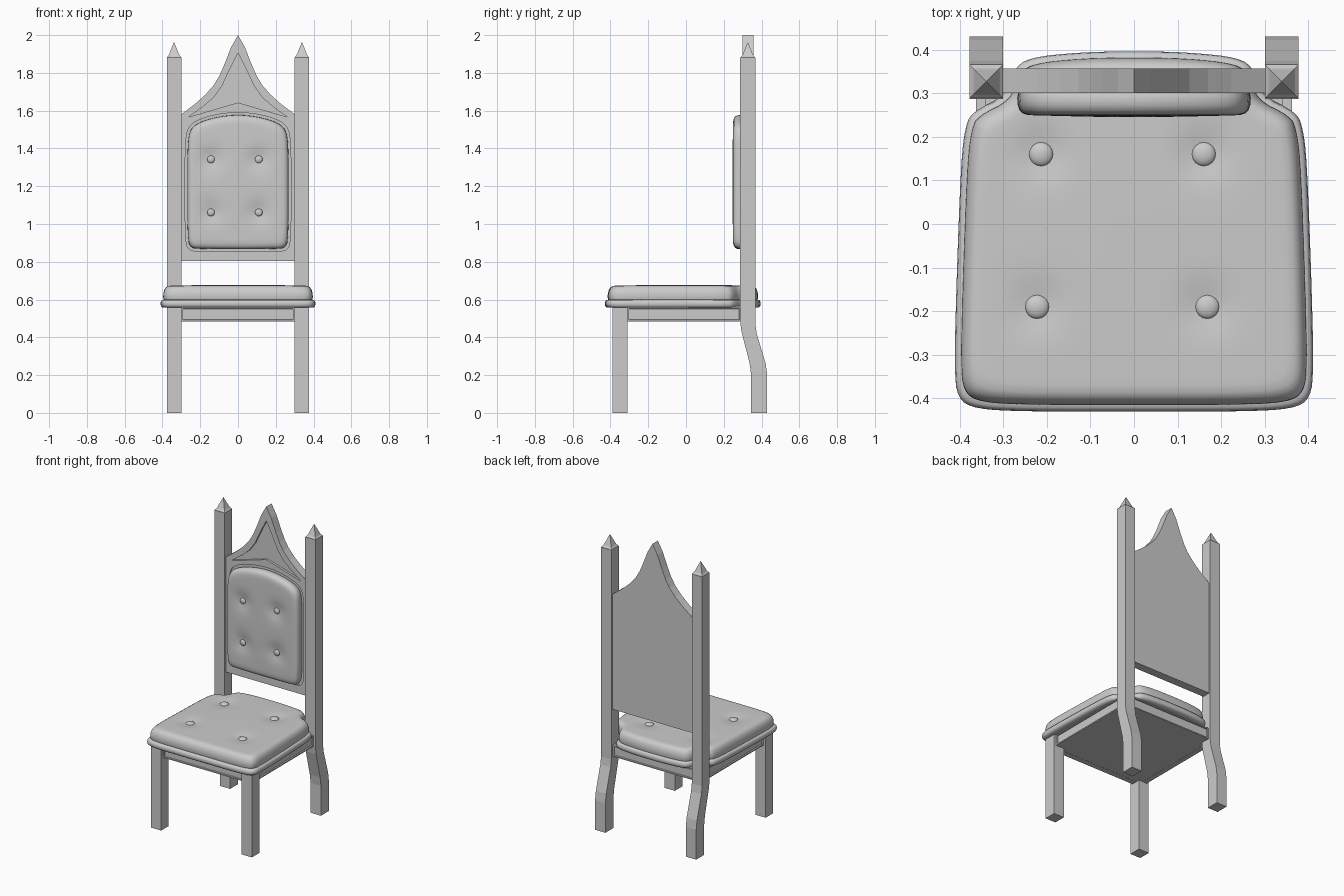
import bpy, bmesh, math
from mathutils import Vector

if "Cube" in bpy.data.objects:
    bpy.data.objects.remove(bpy.data.objects["Cube"])


def finish(name, bm, smooth=False):
    bmesh.ops.recalc_face_normals(bm, faces=bm.faces)
    me = bpy.data.meshes.new(name)
    bm.to_mesh(me)
    bm.free()
    ob = bpy.data.objects.new(name, me)
    bpy.context.collection.objects.link(ob)
    if smooth:
        bpy.ops.object.select_all(action='DESELECT')
        ob.select_set(True)
        bpy.context.view_layer.objects.active = ob
        bpy.ops.object.shade_smooth_by_angle(angle=math.radians(50))
    return ob


def skin(bm, rings, cap_start=True, cap_end=True):
    """Join closed rings of points with quads."""
    vs = [[bm.verts.new(p) for p in r] for r in rings]
    n = len(vs[0])
    for a, b in zip(vs, vs[1:]):
        for i in range(n):
            bm.faces.new((a[i], a[(i + 1) % n], b[(i + 1) % n], b[i]))
    if cap_start:
        bm.faces.new(vs[0][::-1])
    if cap_end:
        bm.faces.new(vs[-1])
    return vs


def box(name, x0, x1, y0, y1, z0, z1, panel=None):
    """Box; faces pointing along 'panel' get a sunken panel."""
    bm = bmesh.new()
    skin(bm, [[(x0, y0, z), (x1, y0, z), (x1, y1, z), (x0, y1, z)] for z in (z0, z1)])
    bmesh.ops.recalc_face_normals(bm, faces=bm.faces)
    bm.normal_update()
    if panel:
        fs = [f for f in bm.faces if f.normal.dot(Vector(panel)) > 0.9]
        bmesh.ops.inset_individual(bm, faces=fs, thickness=0.011)
        bmesh.ops.inset_individual(bm, faces=fs, thickness=0.002, depth=-0.008)
    return finish(name, bm)


def prism_y(name, pts, y0, y1):
    bm = bmesh.new()
    skin(bm, [[(x, y, z) for x, z in pts] for y in (y0, y1)])
    return finish(name, bm)


def mirror(half):
    """Close a right-half outline whose ends lie on x = 0."""
    return half + [(-x, v) for x, v in half[-2:0:-1]]


def soften(pts, times=2):
    for _ in range(times):
        out = []
        for (ax, ay), (bx, by) in zip(pts, pts[1:] + pts[:1]):
            out += [(ax * .75 + bx * .25, ay * .75 + by * .25),
                    (ax * .25 + bx * .75, ay * .25 + by * .75)]
        pts = out
    return pts


def cushion(name, outline, centre, profile, place, dimples, depth, width):
    """Padded shape: rim profile of (scale, height), then dimpled top."""
    s_in, h_in = profile[-1]
    levels = profile + [(s_in * (1 - k / 24), h_in + 0.004 * math.sin(k / 24 * math.pi / 2))
                        for k in range(1, 24)]
    rings = []
    for s, h in levels:
        ring = []
        for u, v in outline:
            u, v = u * s, centre + (v - centre) * s
            dip = sum(depth * math.exp(-((u - a) ** 2 + (v - b) ** 2) / width ** 2)
                      for a, b in dimples) if s <= s_in else 0
            ring.append(place(u, v, h - dip))
        rings.append(ring)
    bm = bmesh.new()
    skin(bm, rings)
    return finish(name, bm, True)


def button(name, loc, radius, axis):
    bm = bmesh.new()
    bmesh.ops.create_uvsphere(bm, u_segments=16, v_segments=10, radius=radius)
    sc = Vector((1, 1, 1))
    sc[axis] = 0.5
    bmesh.ops.scale(bm, vec=sc, verts=bm.verts)
    bmesh.ops.translate(bm, vec=loc, verts=bm.verts)
    finish(name, bm, True)


def cut(target, cutter):
    m = target.modifiers.new('recess', 'BOOLEAN')
    m.operation = 'DIFFERENCE'
    m.solver = 'EXACT'
    m.object = cutter
    bpy.context.view_layer.objects.active = target
    bpy.ops.object.modifier_apply(modifier=m.name)
    bpy.data.objects.remove(cutter)


# Legs, rear posts and pointed finials
front = [(0.345, 0), (0.345, 0.2), (0.337, 0.26), (0.293, 0.435), (0.287, 0.485), (0.287, 1.88)]
back = [(0.367, 1.88), (0.367, 0.47), (0.374, 0.42), (0.422, 0.26), (0.43, 0.2), (0.43, 0)]
for side, s in (('left', -1), ('right', 1)):
    xa, xb = sorted((s * 0.30, s * 0.377))
    box(f'front_leg_{side}', xa, xb, -0.39, -0.31, 0, 0.565)
    bm = bmesh.new()
    skin(bm, [[(x, y, z) for y, z in front + back] for x in (xa, xb)])
    finish(f'rear_post_{side}', bm)
    bm = bmesh.new()
    skin(bm, [[(s * 0.3385 + h * i, 0.327 + h * j, z)
               for i, j in ((-1, -1), (1, -1), (1, 1), (-1, 1))]
              for h, z in ((0.0385, 1.878), (0.0385, 1.882), (0.031, 1.89), (0.027, 1.897), (0.001, 1.962))])
    finish(f'finial_{side}', bm)
    # Side apron
    xa, xb = sorted((s * 0.33, s * 0.362))
    box(f'side_apron_{side}', xa, xb, -0.31, 0.29, 0.485, 0.56, (s, 0, 0))

# Front and back aprons and seat base
box('front_apron', -0.30, 0.30, -0.372, -0.335, 0.485, 0.56, (0, -1, 0))
box('back_apron', -0.30, 0.30, 0.32, 0.352, 0.485, 0.56, (0, 1, 0))
box('seat_base', -0.34, 0.34, -0.345, 0.33, 0.486, 0.566)

# Seat cushion with piped lower rim, notched around the posts
seat_half = [(0, -0.43), (0.25, -0.43), (0.365, -0.424), (0.405, -0.40), (0.412, -0.33),
             (0.406, -0.1), (0.396, 0.15), (0.387, 0.22), (0.373, 0.256), (0.292, 0.295),
             (0.276, 0.355), (0.24, 0.382), (0.12, 0.394), (0, 0.396)]
seat_buttons = [(-0.213, 0.16), (0.16, 0.16), (-0.222, -0.19), (0.168, -0.19)]
seat_profile = [(0.93, 0.557), (0.98, 0.559), (0.995, 0.567), (1.0, 0.578), (0.995, 0.590),
                (0.98, 0.598), (0.958, 0.599), (0.965, 0.612), (0.963, 0.632), (0.95, 0.652),
                (0.928, 0.665), (0.90, 0.672), (0.86, 0.674)]
cushion('seat_cushion', soften(mirror(seat_half)), 0.0, seat_profile,
        lambda u, v, h: (u, v, h), seat_buttons, 0.012, 0.06)
for i, (x, y) in enumerate(seat_buttons):
    button(f'seat_button_{i}', (x, y, 0.664), 0.028, 2)

# Back panel with ogee top
ogee = [(0, 0.805), (0.301, 0.805), (0.301, 1.58), (0.265, 1.607), (0.222, 1.64), (0.17, 1.687),
        (0.127, 1.737), (0.098, 1.786), (0.074, 1.84), (0.037, 1.935), (0, 2.0)]
panel = prism_y('back_panel', mirror(ogee), 0.30, 0.357)

# Sunken gable in the ogee
gable = [(0, 1.643), (0.262, 1.566), (0.19, 1.617), (0.13, 1.668), (0.085, 1.73),
         (0.048, 1.81), (0, 1.905)]
cut(panel, prism_y('gable_cutter', mirror(gable), 0.28, 0.315))

# Sunken bed and back cushion
pad_half = [(0, 0.866), (0.2, 0.868), (0.25, 0.873), (0.267, 0.92), (0.268, 1.2), (0.267, 1.43),
            (0.252, 1.505), (0.2, 1.542), (0.1, 1.57), (0, 1.579)]
pad = soften(mirror(pad_half))
bed = [(x * 1.045, 1.22 + (z - 1.22) * 1.035) for x, z in pad]
cut(panel, prism_y('bed_cutter', bed, 0.28, 0.309))
pad_buttons = [(-0.143, 1.342), (0.11, 1.342), (-0.143, 1.061), (0.11, 1.061)]
pad_profile = [(0.97, 0.0), (0.99, 0.012), (1.0, 0.026), (0.996, 0.042), (0.98, 0.054),
               (0.955, 0.061), (0.91, 0.065), (0.85, 0.066)]
cushion('back_cushion', pad, 1.22, pad_profile,
        lambda u, v, h: (u, 0.315 - h, v), pad_buttons, 0.014, 0.06)
for i, (x, z) in enumerate(pad_buttons):
    button(f'back_button_{i}', (x, 0.257, z), 0.02, 1)
